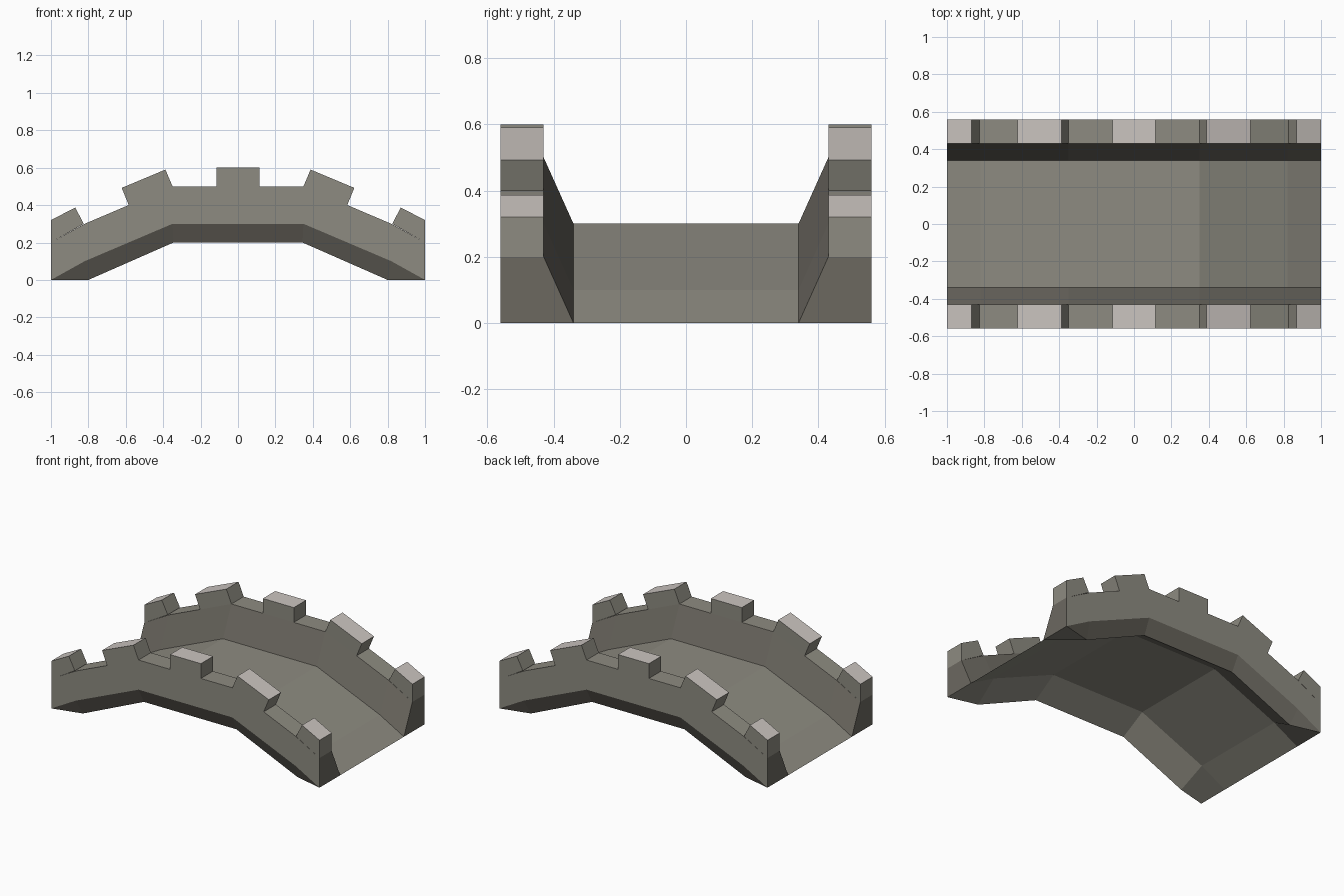
import bpy, bmesh

if "Cube" in bpy.data.objects:
    bpy.data.objects.remove(bpy.data.objects["Cube"])


def material(name, rgb):
    m = bpy.data.materials.new(name)
    m.diffuse_color = (*rgb, 1)
    m.use_nodes = True
    m.node_tree.nodes["Principled BSDF"].inputs["Base Color"].default_value = m.diffuse_color
    return m


STONE = material("stone", (0.27, 0.26, 0.22))
DARK = material("dark_stone", (0.15, 0.14, 0.118))
PALE = material("pale_cap_stone", (0.60, 0.56, 0.53))

# Arch stations: x, deck height, keel x, keel height, keel y
HALF = [(1.0, 0.0, 1.0, 0.0, 0.56), (0.82, 0.1, 0.80, 0.0, 0.51),
        (0.35, 0.3, 0.345, 0.2, 0.51)]
STATIONS = [(-x, z, -kx, kz, ky) for x, z, kx, kz, ky in HALF] + HALF[::-1]
Y_DECK, Y_IN, Y_OUT, WALL_H = 0.34, 0.43, 0.56, 0.2


def finish(bm, name, mats, recalc=True):
    bmesh.ops.remove_doubles(bm, verts=bm.verts, dist=1e-4)
    if recalc:
        bmesh.ops.recalc_face_normals(bm, faces=bm.faces)
    me = bpy.data.meshes.new(name)
    bm.to_mesh(me)
    bm.free()
    for m in mats:
        me.materials.append(m)
    ob = bpy.data.objects.new(name, me)
    bpy.context.collection.objects.link(ob)
    return ob


def build_deck():
    bm = bmesh.new()
    rows = [[bm.verts.new((st[0], y, st[1])) for y in (-Y_DECK, Y_DECK)]
            for st in STATIONS]
    for a, b in zip(rows, rows[1:]):
        bm.faces.new((a[0], b[0], b[1], a[1]))
    finish(bm, "deck", [STONE], recalc=False)


def build_wall(name, s):
    bm = bmesh.new()
    rings = []
    for x, z, kx, kz, ky in STATIONS:
        pts = [(x, Y_DECK, z), (x, Y_IN, z + WALL_H), (x, Y_OUT, z + WALL_H),
               (x, Y_OUT, z), (kx, ky, kz)]
        rings.append([bm.verts.new((px, s * py, pz)) for px, py, pz in pts])
    # inner slope, top, outer face, lower chamfer, underside
    strip_mat = [1, 0, 0, 1, 0]
    for a, b in zip(rings, rings[1:]):
        for i in range(5):
            j = (i + 1) % 5
            bm.faces.new((a[i], b[i], b[j], a[j])).material_index = strip_mat[i]
    for ring in (rings[0], rings[-1]):
        bm.faces.new(ring[:4]).material_index = 1
    finish(bm, name, [STONE, DARK])


# Battlement block: front outline pushed through the wall thickness
def build_merlon(name, outline, s, cap_edge=1):
    bm = bmesh.new()
    near, far = [[bm.verts.new((x, s * y, z)) for x, z in outline]
                 for y in (Y_IN, Y_OUT)]
    bm.faces.new(near)
    bm.faces.new(far)
    n = len(outline)
    for i in range(n):
        j = (i + 1) % n
        f = bm.faces.new((near[i], near[j], far[j], far[i]))
        f.material_index = 1 if i == cap_edge else 0
    finish(bm, name, [STONE, PALE])


MIDDLE = [(-0.115, 0.5), (-0.115, 0.6), (0.115, 0.6), (0.115, 0.5)]
SLOPE = [(0.35, 0.5), (0.388, 0.59), (0.622, 0.492), (0.584, 0.4)]
END = [(0.825, 0.3), (0.87, 0.387), (1.0, 0.32), (1.0, 0.2)]

build_deck()
for side, s in (("front", -1), ("back", 1)):
    build_wall(side + "_wall", s)
    build_merlon(side + "_middle_merlon", MIDDLE, s)
    for end, m in (("left", -1), ("right", 1)):
        for part, shape in (("slope", SLOPE), ("end", END)):
            build_merlon(f"{side}_{end}_{part}_merlon",
                         [(m * x, z) for x, z in shape], s)
